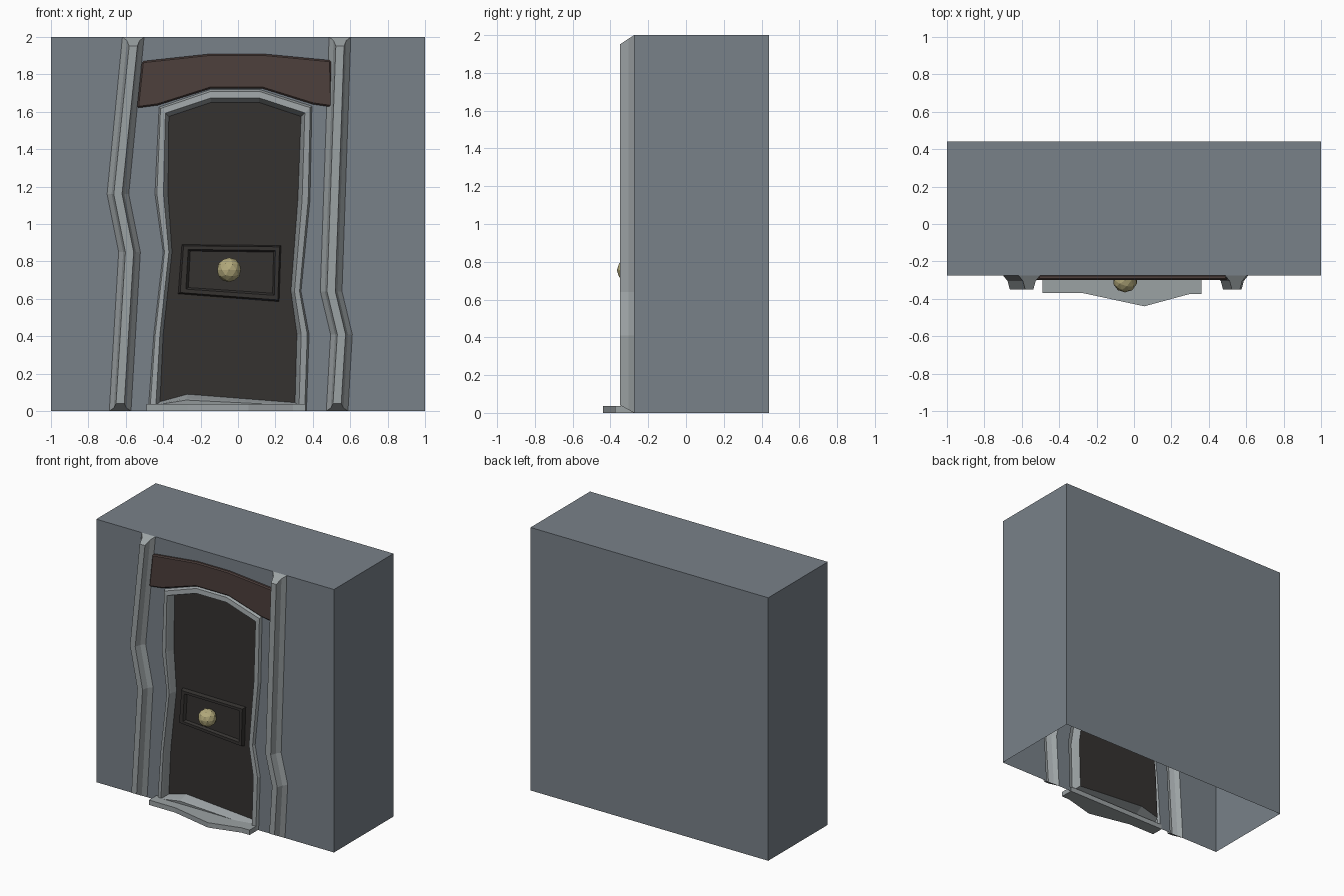
import bpy, bmesh

if "Cube" in bpy.data.objects:
    bpy.data.objects.remove(bpy.data.objects["Cube"])

FRONT, BACK, LEAF = -0.275, 0.44, -0.235


def material(name, rgb):
    m = bpy.data.materials.new(name)
    m.diffuse_color = (*rgb, 1)
    m.use_nodes = True
    m.node_tree.nodes["Principled BSDF"].inputs["Base Color"].default_value = m.diffuse_color
    return m


DARK = material("dark_wood", (0.035, 0.032, 0.03))
BROWN = material("brown_wood", (0.075, 0.05, 0.045))
BRASS = material("brass", (0.45, 0.40, 0.20))
WALL = material("wall_stone", (0.19, 0.22, 0.25))
STONE = material("light_stone", (0.33, 0.36, 0.37))


def finish(name, bm, mat=None, sheet=False):
    """Sheets are open surfaces that must face the front; the rest are closed."""
    bm.normal_update()
    if sheet:
        bmesh.ops.reverse_faces(bm, faces=[f for f in bm.faces if f.normal.y > 0])
    else:
        bmesh.ops.recalc_face_normals(bm, faces=bm.faces)
    me = bpy.data.meshes.new(name)
    bm.to_mesh(me)
    bm.free()
    ob = bpy.data.objects.new(name, me)
    bpy.context.collection.objects.link(ob)
    if mat:
        me.materials.append(mat)
    return ob


def polygon(bm, pts):
    return bm.faces.new([bm.verts.new(p) for p in pts])


def loft(bm, rows, closed):
    vs = [[bm.verts.new(p) for p in r] for r in rows]
    n = len(rows[0])
    for a, b in zip(vs, vs[1:]):
        for i in range(n if closed else n - 1):
            j = (i + 1) % n
            bm.faces.new((a[i], a[j], b[j], b[i]))
    return vs


def ring_loft(outer, inner, steps):
    """Blend from an outer to an inner outline; steps are (blend, y)."""
    bm = bmesh.new()
    rows = [[(a[0] + (b[0] - a[0]) * t, y, a[1] + (b[1] - a[1]) * t)
             for a, b in zip(outer, inner)] for t, y in steps]
    return bm, loft(bm, rows, True)


def prism(name, pts, vec, mat=None, bevel=0):
    bm = bmesh.new()
    f = polygon(bm, pts)
    r = bmesh.ops.extrude_face_region(bm, geom=[f], use_keep_orig=True)
    bmesh.ops.translate(bm, vec=vec, verts=[v for v in r["geom"] if isinstance(v, bmesh.types.BMVert)])
    ob = finish(name, bm, mat)
    if bevel:
        mod = ob.modifiers.new("bevel", 'BEVEL')
        mod.width, mod.segments = bevel, 1
    return ob


# outlines (x, z): wavy column centre lines, door frame, door leaf
HALF = 0.058
left_path = [(-.63, 0), (-.58, .85), (-.642, 1.16), (-.56, 2)]
right_path = [(.53, 0), (.553, .41), (.498, .64), (.545, 2)]
frame_out = [(-.48, 0), (-.45, .41), (-.40, .85), (-.444, 1.16), (-.422, 1.625),
             (-.144, 1.72), (.112, 1.72), (.395, 1.63), (.385, 1.13),
             (.337, .64), (.38, .41), (.366, 0), (-.29, 0)]
frame_in = [(-.417, .05), (-.40, .41), (-.353, .85), (-.374, 1.16), (-.37, 1.575),
            (-.144, 1.65), (.112, 1.65), (.337, 1.575), (.32, 1.13),
            (.283, .64), (.315, .41), (.305, .045), (-.27, .09)]

# wall body: back, sides and top, open below
bm = bmesh.new()
for pts in ([(1, BACK, 0), (-1, BACK, 0), (-1, BACK, 2), (1, BACK, 2)],
            [(1, FRONT, 0), (1, BACK, 0), (1, BACK, 2), (1, FRONT, 2)],
            [(-1, BACK, 0), (-1, FRONT, 0), (-1, FRONT, 2), (-1, BACK, 2)],
            [(-1, FRONT, 2), (1, FRONT, 2), (1, BACK, 2), (-1, BACK, 2)]):
    polygon(bm, pts)
bmesh.ops.remove_doubles(bm, verts=bm.verts, dist=1e-4)
finish("wall_body", bm, WALL)


# front wall panels, cut around the columns and the door
def edge(path, side):
    return [(x + side * HALF, z) for x, z in path]


bm = bmesh.new()
panels = [[(-1, 2), (-1, 0)] + edge(left_path, -1),
          [(1, 2), (1, 0)] + edge(right_path, 1),
          edge(left_path, 1) + edge(right_path, -1)[::-1] + frame_out[:12][::-1]]
for p in panels:
    polygon(bm, [(x, FRONT, z) for x, z in p])
bm.normal_update()
bmesh.ops.triangulate(bm, faces=bm.faces, ngon_method='EAR_CLIP')
finish("wall_front", bm, WALL, sheet=True)

# columns with slanted ends
SECTION = [(-HALF, 0), (-.034, .03), (-.022, .075), (.022, .075), (.034, .03), (HALF, 0)]
for name, path in (("left_column", left_path), ("right_column", right_path)):
    bm = bmesh.new()
    rows = []
    for x, z in path:
        slope = .55 if z == 0 else -.65 if z == 2 else 0
        rows.append([(x + dx, FRONT - d, z + slope * d) for dx, d in SECTION])
    vs = loft(bm, rows, False)
    bm.faces.new(vs[0])
    bm.faces.new(vs[-1])
    finish(name, bm, STONE, sheet=True)

# door frame and recessed door leaf
bm, vs = ring_loft(frame_out, frame_in,
                   [(0, FRONT), (.15, -.295), (.65, -.30), (.75, -.285), (1, LEAF)])
finish("door_frame", bm, STONE, sheet=True)
bm = bmesh.new()
polygon(bm, [(x, LEAF, z) for x, z in frame_in])
bm.normal_update()
bmesh.ops.triangulate(bm, faces=bm.faces, ngon_method='EAR_CLIP')
finish("door_leaf", bm, DARK, sheet=True)

# knob plate with raised rim
plate_out = [(-.32, .627), (.22, .585), (.23, .885), (-.30, .89)]
plate_in = [(-.265, .66), (.185, .63), (.19, .85), (-.255, .855)]
bm, vs = ring_loft(plate_out, plate_in,
                   [(0, LEAF), (.2, LEAF - .03), (.75, LEAF - .03), (1, LEAF - .012)])
bm.faces.new(vs[-1])
finish("knob_plate", bm, DARK, sheet=True)

# knob
bpy.ops.mesh.primitive_ico_sphere_add(subdivisions=2, radius=.066, location=(-.048, -.30, .755))
knob = bpy.context.object
knob.name = "door_knob"
knob.data.materials.append(BRASS)

# arched lintel
lintel = [(-.54, 1.62), (-.428, 1.635), (-.144, 1.725), (.128, 1.725), (.40, 1.64),
          (.503, 1.625), (.497, 1.875), (.128, 1.91), (-.144, 1.91), (-.513, 1.87)]
prism("lintel", [(x, FRONT + .005, z) for x, z in lintel], (0, -.03, 0), BROWN, .008)

# pointed doorstep
step = [(-.49, -.275), (-.49, -.37), (-.27, -.37), (.055, -.44), (.295, -.375), (.36, -.375), (.36, -.275)]
prism("doorstep", [(x, y, 0) for x, y in step], (0, 0, .037), STONE)
